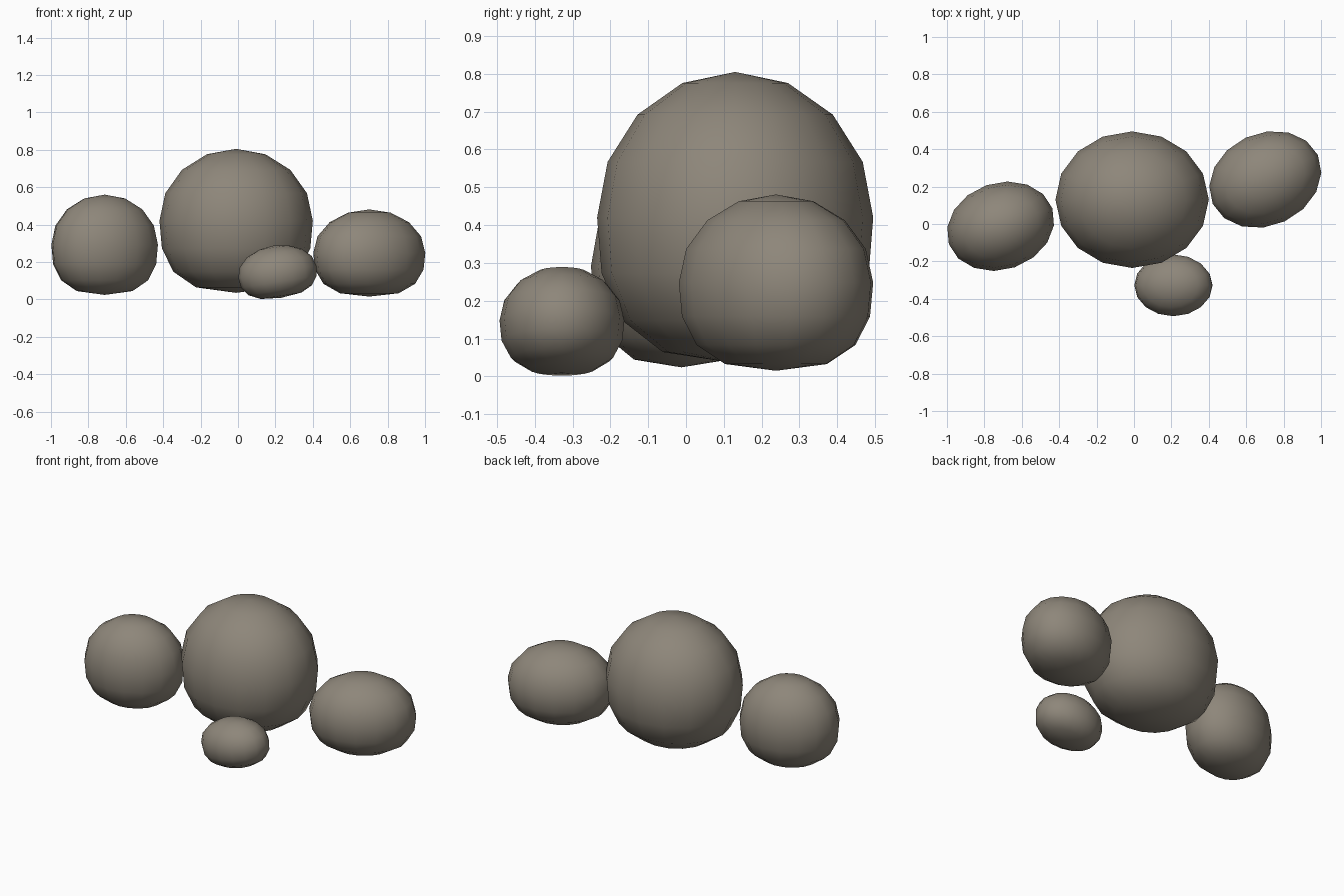
import bpy
import bmesh
from math import radians
from mathutils import Euler

cube = bpy.data.objects.get("Cube")
if cube:
    bpy.data.objects.remove(cube, do_unlink=True)

# Single warm grey stone colour
STONE = (0.27, 0.24, 0.195, 1)
stone = bpy.data.materials.new("warm grey stone")
stone.use_nodes = True
stone.diffuse_color = STONE
shader = stone.node_tree.nodes["Principled BSDF"]
shader.inputs["Base Color"].default_value = STONE
shader.inputs["Roughness"].default_value = 0.9

FULLNESS = 2.6  # superellipse power of the settled lower half


def boulder(name, centre, radii, tilt=0, turn=0):
    """Rounded low-poly stone whose lower half is fuller than its top."""
    bm = bmesh.new()
    bmesh.ops.create_uvsphere(bm, u_segments=16, v_segments=8, radius=1)
    for v in bm.verts:
        r = v.co.xy.length
        if v.co.z < -0.01 and r > 0.01:
            wide = (1 - abs(v.co.z) ** FULLNESS) ** (1 / FULLNESS)
            v.co.x *= wide / r
            v.co.y *= wide / r
        v.co.x *= radii[0]
        v.co.y *= radii[1]
        v.co.z *= radii[2]
        v.co.rotate(Euler((0, radians(tilt), radians(turn))))
    for f in bm.faces:
        f.smooth = True
    mesh = bpy.data.meshes.new(name)
    bm.to_mesh(mesh)
    bm.free()
    mesh.materials.append(stone)
    obj = bpy.data.objects.new(name, mesh)
    obj.location = centre
    bpy.context.collection.objects.link(obj)


# Cluster of four stones
boulder("large_boulder", (-0.01, 0.13, 0.42), (0.41, 0.365, 0.385))
boulder("right_boulder", (-0.713, -0.012, 0.292), (0.293, 0.232, 0.268), turn=19)
boulder("left_boulder", (0.702, 0.238, 0.248), (0.31, 0.247, 0.233), turn=25)
boulder("small_front_stone", (0.21, -0.328, 0.148), (0.211, 0.165, 0.141), tilt=-9)
